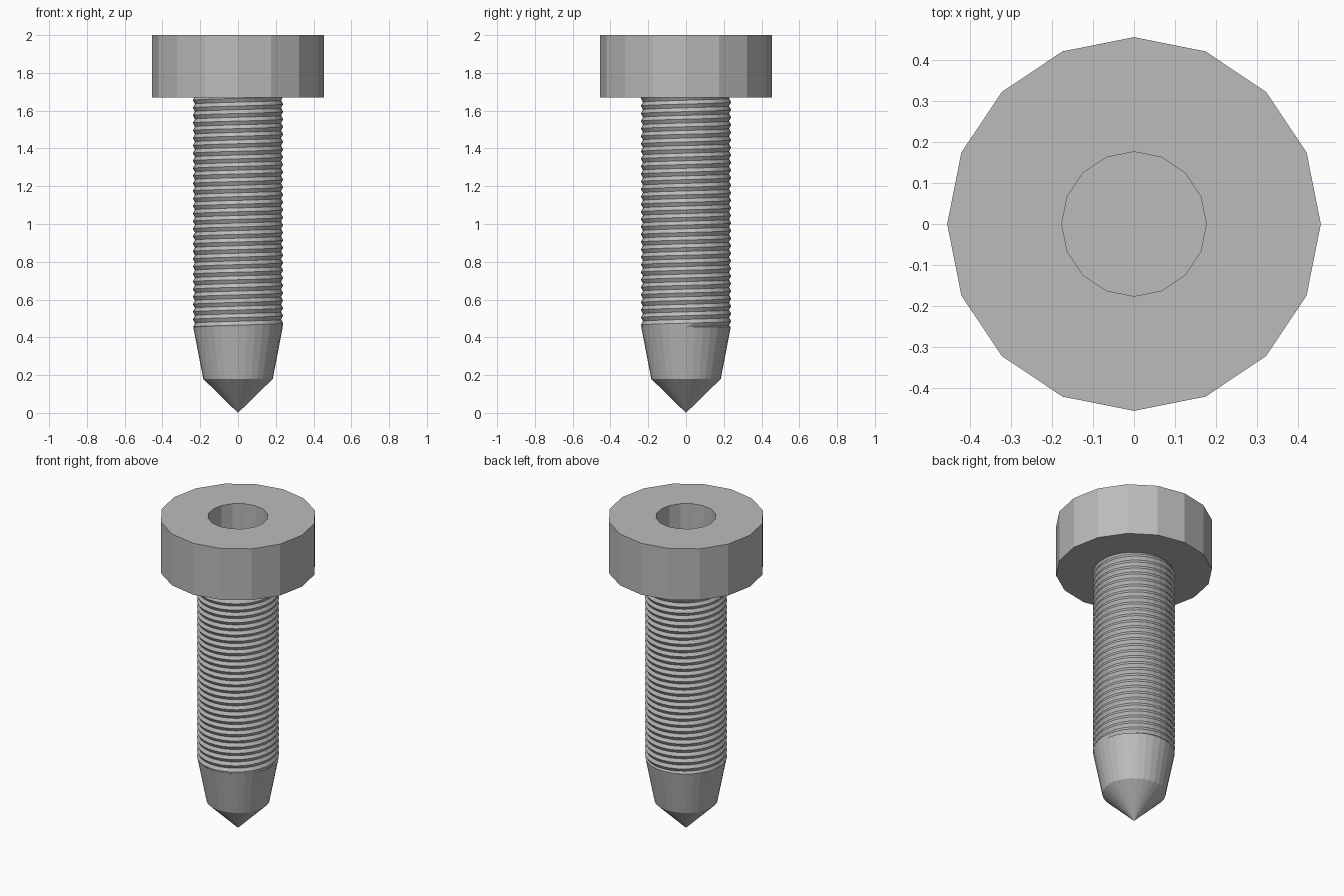
import bpy, bmesh, math

if "Cube" in bpy.data.objects:
    bpy.data.objects.remove(bpy.data.objects["Cube"])

steel = bpy.data.materials.new("grey steel")
steel.diffuse_color = (0.5, 0.5, 0.5, 1)
steel.use_nodes = True
steel.node_tree.nodes["Principled BSDF"].inputs["Base Color"].default_value = steel.diffuse_color


def finish(bm, name):
    bmesh.ops.remove_doubles(bm, verts=bm.verts, dist=0.0004)
    bmesh.ops.recalc_face_normals(bm, faces=bm.faces)
    me = bpy.data.meshes.new(name)
    bm.to_mesh(me)
    bm.free()
    me.materials.append(steel)
    ob = bpy.data.objects.new(name, me)
    bpy.context.collection.objects.link(ob)
    return ob


def lathe(name, profile, sides):
    """Spin (radius, z) points round the z axis; radius 0 closes to a point."""
    bm = bmesh.new()
    rings = []
    for r, z in profile:
        if r == 0:
            rings.append([bm.verts.new((0, 0, z))] * sides)
        else:
            rings.append([bm.verts.new((r * math.cos(math.tau * i / sides),
                                        r * math.sin(math.tau * i / sides), z))
                          for i in range(sides)])
    for a, b in zip(rings, rings[1:]):
        for i in range(sides):
            k = (i + 1) % sides
            quad = list(dict.fromkeys((a[i], a[k], b[k], b[i])))
            bm.faces.new(quad)
    return finish(bm, name)


# Head: 16-sided cylinder with a round blind socket
lathe("head", [(0, 1.67), (0.455, 1.67), (0.455, 2.0), (0.176, 2.0),
               (0.176, 1.72), (0, 1.72)], 16)

# Tapered end and pointed tip
lathe("tapered_tip", [(0, 0), (0.184, 0.18), (0.237, 0.455), (0, 0.455)], 32)

# Threaded shank: one continuous helical grid, alternating root and crest
SEG, PITCH, Z0, Z1 = 32, 0.04, 0.455, 1.68
ROOT, CREST = 0.228, 0.239
rows = int((Z1 - Z0) / PITCH * 2) + 6
bm = bmesh.new()
cols = []
for i in range(SEG):
    a = math.tau * i / SEG
    col = []
    for j in range(rows):
        z = Z0 + ((j - 2) / 2 + i / SEG) * PITCH
        r = CREST if j % 2 else ROOT
        if z <= Z0 or z >= Z1:
            z, r = min(max(z, Z0), Z1), 0.236
        col.append(bm.verts.new((r * math.cos(a), r * math.sin(a), z)))
    cols.append(col)
for i in range(SEG):
    shift = 2 if i == SEG - 1 else 0
    nxt = cols[(i + 1) % SEG]
    for j in range(rows - 1 - shift):
        p, q = cols[i][j], cols[i][j + 1]
        s, t = nxt[j + shift], nxt[j + 1 + shift]
        bm.faces.new((p, s, t))
        bm.faces.new((p, t, q))
finish(bm, "threaded_shank")
